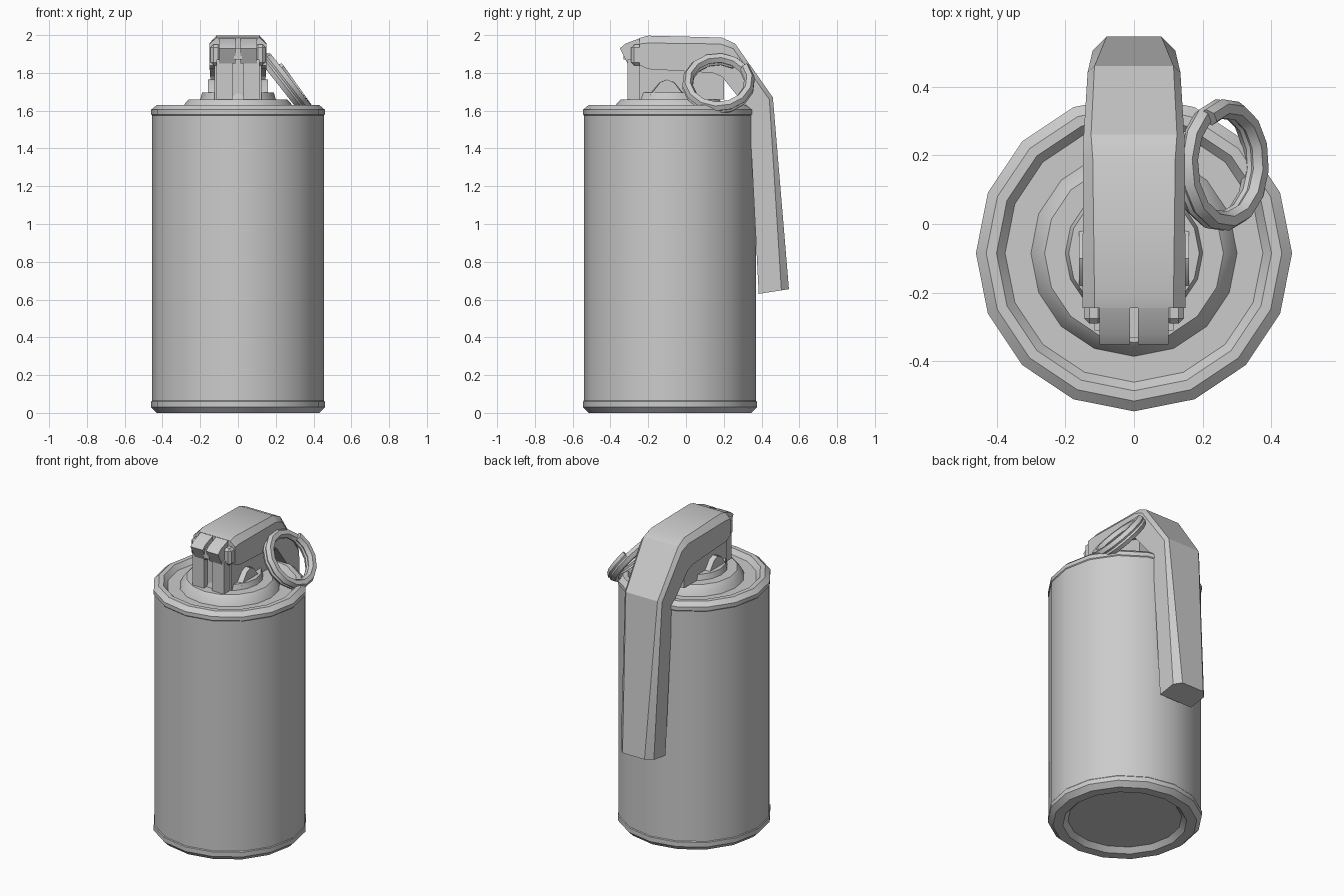
import bpy, bmesh, math
from mathutils import Vector, Matrix

if "Cube" in bpy.data.objects:
    bpy.data.objects.remove(bpy.data.objects["Cube"])

CY = -0.085  # canister axis
SEG = 16

metal = bpy.data.materials.new("grey_metal")
metal.diffuse_color = (0.6, 0.6, 0.6, 1)
metal.use_nodes = True
metal.node_tree.nodes["Principled BSDF"].inputs["Base Color"].default_value = metal.diffuse_color


def finish(name, bm, angle=30):
    bmesh.ops.recalc_face_normals(bm, faces=bm.faces[:])
    me = bpy.data.meshes.new(name)
    bm.to_mesh(me)
    bm.free()
    ob = bpy.data.objects.new(name, me)
    bpy.context.collection.objects.link(ob)
    me.materials.append(metal)
    bpy.ops.object.select_all(action='DESELECT')
    ob.select_set(True)
    bpy.context.view_layer.objects.active = ob
    bpy.ops.object.shade_smooth_by_angle(angle=math.radians(angle))
    return ob


def loft(bm, rings, cap=True):
    """Skin a list of closed point loops."""
    vs = [[bm.verts.new(p) for p in r] for r in rings]
    n = len(vs[0])
    for a, b in zip(vs, vs[1:]):
        for i in range(n):
            j = (i + 1) % n
            bm.faces.new((a[i], a[j], b[j], b[i]))
    if cap:
        bm.faces.new(vs[0])
        bm.faces.new(vs[-1])


def lathe(name, profile):
    bm = bmesh.new()
    loft(bm, [[(r * math.cos(math.tau * i / SEG), CY + r * math.sin(math.tau * i / SEG), z)
               for i in range(SEG)] for r, z in profile])
    return finish(name, bm)


def block(name, x, y, z, bevel=0.0):
    bm = bmesh.new()
    bmesh.ops.create_cube(bm, size=1)
    for v in bm.verts:
        v.co = [lo + (c + 0.5) * (hi - lo) for c, (lo, hi) in zip(v.co, (x, y, z))]
    if bevel:
        bmesh.ops.bevel(bm, geom=bm.edges[:], offset=bevel, segments=1, affect='EDGES')
    return finish(name, bm)


# Canister with recessed base, rolled rims and stepped lid
lathe("canister", [
    (0.34, 0.03), (0.37, 0.0), (0.43, 0.0), (0.46, 0.03), (0.46, 0.06),
    (0.456, 0.065), (0.456, 1.575), (0.46, 1.58), (0.46, 1.605), (0.43, 1.63),
    (0.40, 1.63), (0.375, 1.60), (0.30, 1.60), (0.28, 1.64), (0.26, 1.66),
    (0.20, 1.66), (0.19, 1.695)])

# Fuse head and front column
block("fuse_head", (-0.125, 0.125), (-0.245, 0.20), (1.66, 1.95))
for s in (-1, 1):
    block("front_column", sorted((s * 0.03, s * 0.115)), (-0.31, -0.22), (1.66, 1.87))
block("column_web", (-0.04, 0.04), (-0.275, -0.22), (1.66, 1.87))

# Side nubs beside the head
for s in (-1, 1):
    bm = bmesh.new()
    loft(bm, [[(s * x, -0.10 + d * k, z) for d, z in
               ((-0.10, 1.68), (-0.04, 1.75), (0.0, 1.765), (0.04, 1.75), (0.10, 1.68))]
              for x, k in ((0.10, 1.0), (0.16, 0.9))])
    finish("side_nub", bm)

# Hinge: two ears with a knuckle barrel each
for s in (-1, 1):
    bm = bmesh.new()
    loft(bm, [[(s * x, y, z) for y, z in
               ((-0.24, 1.85), (-0.31, 1.85), (-0.35, 1.93), (-0.32, 1.955), (-0.24, 1.985))]
              for x in (0.012, 0.10)])
    finish("hinge_knuckle", bm)
    block("hinge_ear", sorted((s * 0.09, s * 0.145)), (-0.29, -0.23), (1.84, 1.95), 0.015)
block("hinge_core", (-0.02, 0.02), (-0.33, -0.23), (1.87, 1.93))

# Safety lever: chamfered section along a bent path
# (outer y, z), (inner y, z), half width, half width of flat, chamfer depth
stations = [
    ((-0.245, 1.985), (-0.245, 1.84), 0.150, 0.115, 0.22),
    ((-0.20, 1.997), (-0.20, 1.82), 0.150, 0.115, 0.22),
    ((0.19, 1.987), (0.14, 1.80), 0.148, 0.120, 0.18),
    ((0.26, 1.955), (0.19, 1.78), 0.147, 0.125, 0.15),
    ((0.46, 1.67), (0.335, 1.60), 0.135, 0.115, 0.15),
    ((0.545, 0.655), (0.385, 0.63), 0.120, 0.080, 0.25)]
bm = bmesh.new()
rings = []
for o, i, w, f, c in stations:
    o, i = Vector((0, *o)), Vector((0, *i))
    m = o.lerp(i, c)
    rings.append([p + Vector((x, 0, 0)) for p, x in
                  ((o, -f), (o, f), (m, w), (i, w), (i, -w), (m, -w))])
loft(bm, rings)
finish("safety_lever", bm, 25)

# Pull ring: split ring of almost two turns, tilted against the lid
TURN, TURNS, SIDES = 14, 1.9, 6
axis = Vector((0.80, 0, 0.60))
down = Vector((0.60, 0, -0.80))
side = Vector((0, 1, 0))
center = Vector((0.255, 0.172, 1.745))
bm = bmesh.new()
rings = []
steps = round(TURN * TURNS)
for k in range(steps + 1):
    a = math.tau * k / TURN + 2.6
    radial = down * math.cos(a) + side * math.sin(a)
    mid = center + radial * 0.165 + axis * (0.042 * (k / steps - 0.5))
    rings.append([mid + (radial * math.cos(t) + axis * math.sin(t)) * 0.028
                  for t in (math.tau * q / SIDES for q in range(SIDES))])
loft(bm, rings)
finish("pull_ring", bm, 35)

# Pin through the head holding the ring
bm = bmesh.new()
bmesh.ops.create_cone(bm, cap_ends=True, segments=8, radius1=0.02, radius2=0.02, depth=0.32,
                      matrix=Matrix.Translation((0.02, 0.14, 1.87)) @ Matrix.Rotation(math.pi / 2, 4, 'Y'))
finish("safety_pin", bm)
